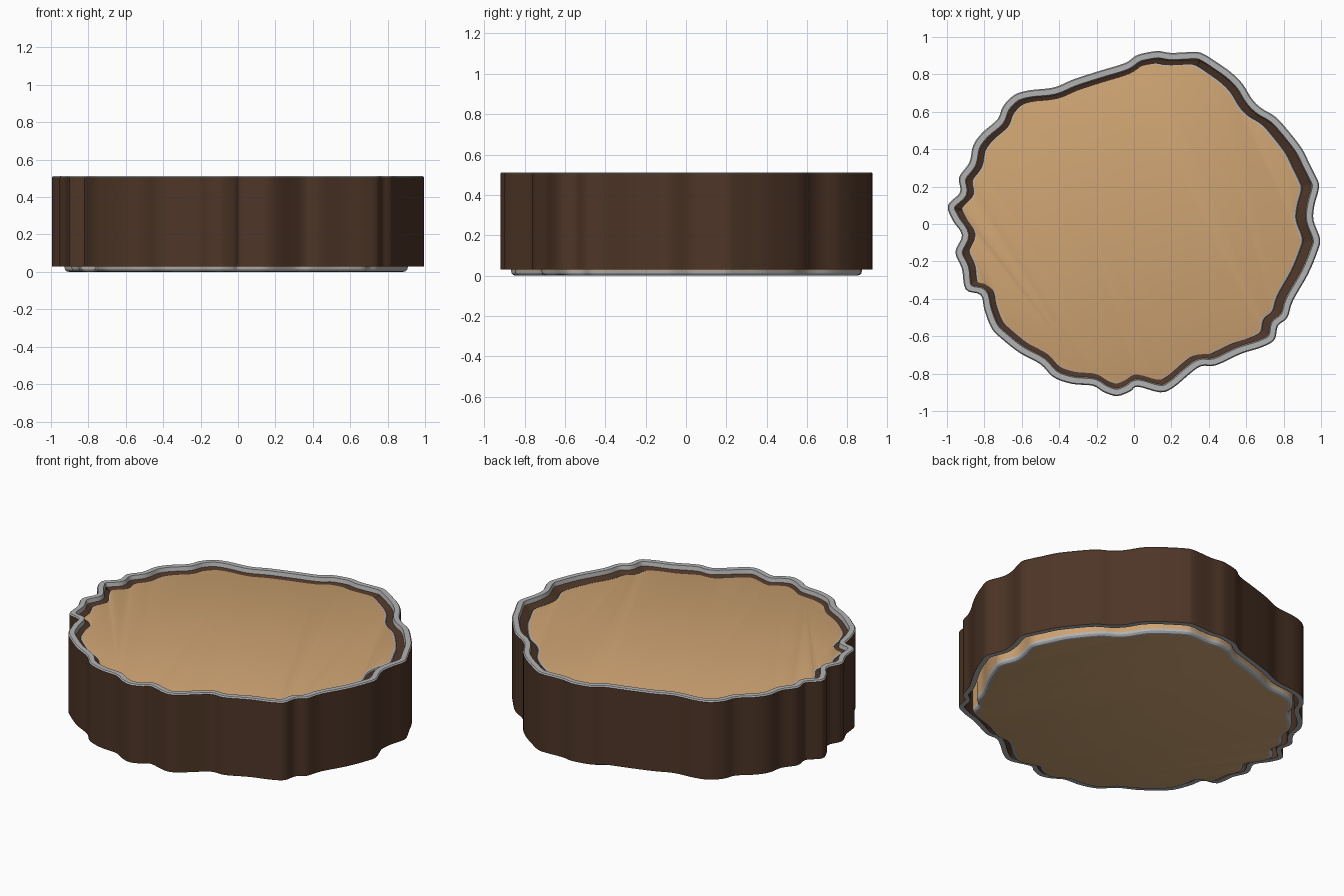
import bpy, bmesh
from mathutils import Vector

if "Cube" in bpy.data.objects:
    bpy.data.objects.remove(bpy.data.objects["Cube"])

# Irregular trunk outline, counter-clockwise, in hundredths of a unit
OUTLINE = [
    (99, 20), (97, 26), (94, 32), (90, 40), (84, 48), (76, 57), (68, 62), (63, 67),
    (58, 75), (52, 81), (45, 86), (38, 90.5), (33, 92), (20, 91.5), (13, 92.5), (6, 91.5),
    (1, 90), (-5, 86), (-18, 82), (-32, 77.5), (-43, 73), (-56, 71.5), (-64, 69), (-70, 63),
    (-73, 56), (-81, 49), (-86, 42), (-88, 33), (-93.5, 25), (-93, 17), (-99.5, 10), (-97, 2),
    (-92, -6), (-95.5, -15), (-92, -24), (-90, -35), (-82, -38), (-80, -46), (-76, -56),
    (-70, -62), (-61, -69), (-50, -75), (-43, -82), (-33, -85.5), (-22, -86.5), (-16, -90),
    (-9, -92), (-2, -89.5), (2, -87), (14, -90), (21, -87.5), (30, -80), (36, -76),
    (44, -75.5), (57, -69.5), (68, -66), (75, -62), (77, -54.5), (82, -50), (85, -41),
    (93, -27), (98, -15), (99.5, -8), (96, 2), (96.5, 10)]


def smooth_loop(pts, steps=4):
    """Closed Catmull-Rom curve through the points."""
    p = [Vector(q) / 100 for q in pts]
    n, out = len(p), []
    for i in range(n):
        a, b, c, d = p[i - 1], p[i], p[(i + 1) % n], p[(i + 2) % n]
        for k in range(steps):
            t = k / steps
            out.append(0.5 * (2 * b + (c - a) * t + (2 * a - 5 * b + 4 * c - d) * t ** 2
                              + (3 * b - a - 3 * c + d) * t ** 3))
    return out


def inset(loop, dist):
    """Move every point inward along the local normal."""
    n, out = len(loop), []
    for i, p in enumerate(loop):
        t = (loop[(i + 3) % n] - loop[i - 3]).normalized()
        out.append(p + Vector((-t.y, t.x)) * dist)
    return out


def material(name, rgb):
    m = bpy.data.materials.new(name)
    m.diffuse_color = (*rgb, 1)
    m.use_nodes = True
    m.node_tree.nodes["Principled BSDF"].inputs["Base Color"].default_value = m.diffuse_color
    return m


def sweep(name, loop, profile, mats, closed):
    """Loft (inset, z, material) rings; closed joins last to first, otherwise caps both ends."""
    bm = bmesh.new()
    rings = [[bm.verts.new((p.x, p.y, z)) for p in inset(loop, d)] for d, z, _ in profile]
    n, m = len(loop), len(rings)
    for r in range(m if closed else m - 1):
        a, b = rings[r], rings[(r + 1) % m]
        for i in range(n):
            j = (i + 1) % n
            bm.faces.new((a[i], a[j], b[j], b[i])).material_index = profile[r][2]
    if not closed:
        bm.faces.new(rings[0][::-1])
        bm.faces.new(rings[-1])
    bmesh.ops.recalc_face_normals(bm, faces=bm.faces)
    me = bpy.data.meshes.new(name)
    bm.to_mesh(me)
    bm.free()
    for mt in mats:
        me.materials.append(mt)
    ob = bpy.data.objects.new(name, me)
    bpy.context.collection.objects.link(ob)
    bpy.ops.object.select_all(action='DESELECT')
    ob.select_set(True)
    bpy.context.view_layer.objects.active = ob
    bpy.ops.object.shade_smooth_by_angle(angle=0.5)
    return ob


brown = material("bark_brown", (0.075, 0.036, 0.02))
tan = material("wood_tan", (0.62, 0.37, 0.17))
grey = material("edge_grey", (0.45, 0.45, 0.45))

outer = smooth_loop(OUTLINE)
core = [Vector((p.x * 0.922 - 0.01, p.y * 0.942)) for p in outer]

# Bark ring: brown wall, grey rims, brown ledge running in to the wood
sweep("bark", outer, [
    (0.0, 0.03, 0), (0.0, 0.505, 1), (0.006, 0.512, 1), (0.036, 0.512, 1),
    (0.042, 0.488, 0), (0.10, 0.466, 0), (0.10, 0.455, 0), (0.036, 0.455, 0),
    (0.03, 0.03, 1)], [brown, grey], True)

# Wood core: tan disc with rounded grey edges, set slightly lower than the bark
sweep("wood_core", core, [
    (0.025, 0.0, 1), (0.012, 0.003, 1), (0.003, 0.012, 1), (0.0, 0.025, 0),
    (0.0, 0.455, 1), (0.003, 0.468, 1), (0.009, 0.477, 1), (0.018, 0.48, 0)],
    [tan, grey], False)
